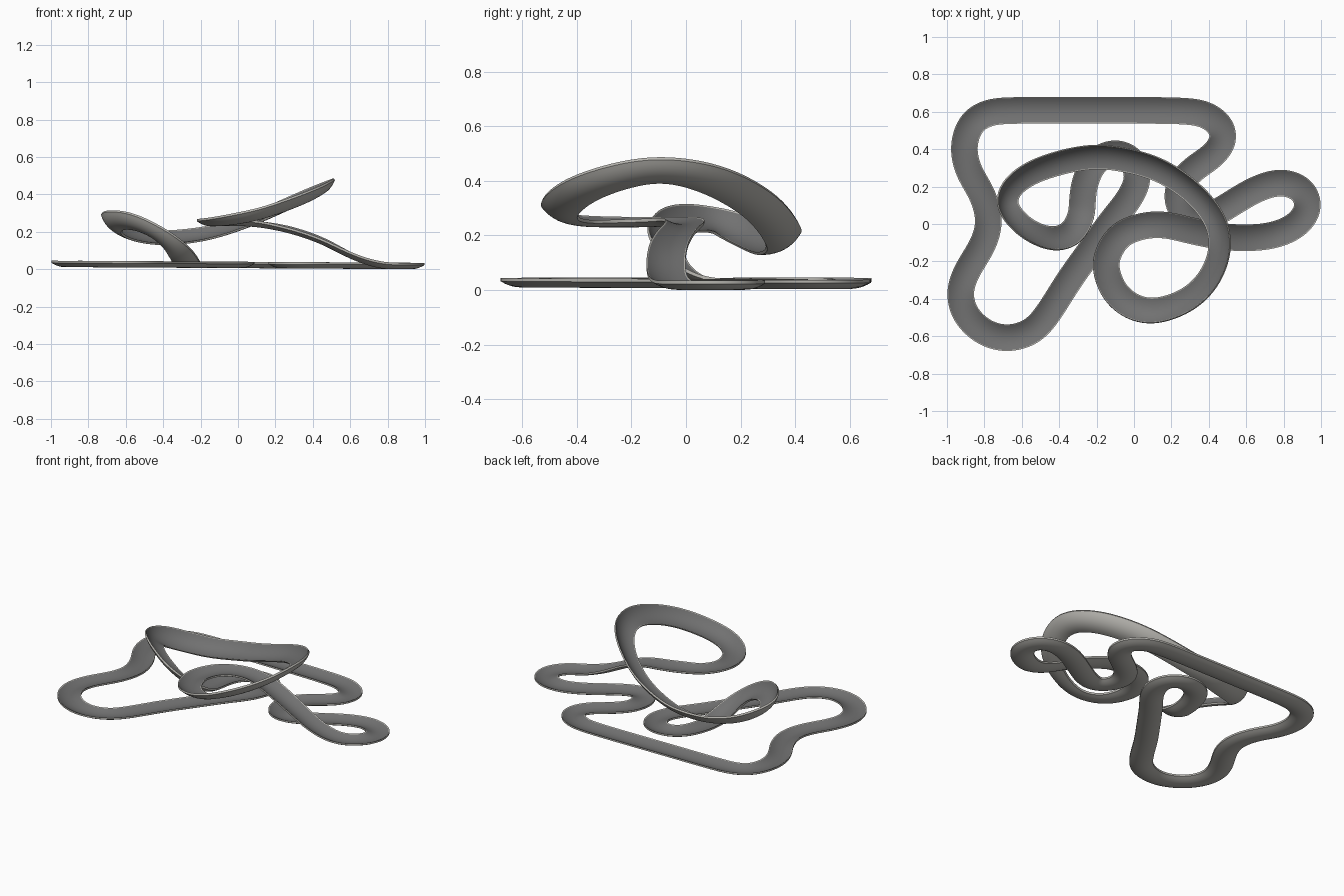
import bpy, bmesh, math
from mathutils import Vector

if "Cube" in bpy.data.objects:
    bpy.data.objects.remove(bpy.data.objects["Cube"])

# Ground-level part of the circuit (x, y)
ground = [
    (-.275, .15), (-.255, .25), (-.2, .345), (-.1, .385), (-.01, .345), (.02, .25),
    (-.025, .14), (-.12, .02), (-.235, -.14), (-.35, -.3), (-.45, -.46), (-.54, -.565),
    (-.67, -.607), (-.8, -.575), (-.9, -.48), (-.93, -.36), (-.89, -.24), (-.81, -.11),
    (-.775, .02), (-.81, .16), (-.885, .29), (-.91, .42), (-.87, .54), (-.78, .598),
    (-.65, .612), (-.35, .612), (-.05, .612), (.25, .61), (.38, .59), (.46, .53),
    (.475, .45), (.42, .37), (.32, .3), (.245, .215), (.235, .12), (.29, .04),
    (.38, .035), (.5, .1), (.65, .19), (.79, .228), (.9, .185), (.93, .09), (.87, 0)]

# Raised, banked part (x, y, z, bank in degrees)
raised = [
    (.75, -.055, .018, 0), (.6, -.07, .068, 0), (.45, -.06, .145, 0), (.3, -.03, .198, 0),
    (.17, 0, .228, 0), (.05, -.005, .243, 0), (-.07, -.05, .245, 2), (-.14, -.15, .243, 3),
    (-.15, -.25, .243, 4), (-.1, -.37, .245, 8), (0, -.45, .26, 15), (.13, -.47, .288, 22),
    (.3, -.41, .345, 30), (.42, -.29, .395, 35), (.478, -.13, .43, 38), (.455, .02, .42, 38),
    (.36, .155, .378, 38), (.22, .265, .315, 35), (.08, .33, .255, 30), (-.1, .37, .195, 28),
    (-.25, .375, .167, 28), (-.42, .34, .155, 29), (-.57, .285, .178, 33),
    (-.67, .205, .217, 39), (-.697, .11, .245, 42), (-.645, .02, .257, 42),
    (-.55, -.055, .24, 40), (-.43, -.09, .18, 30), (-.33, -.05, .1, 14), (-.28, .05, .032, 4)]

pts = [Vector((x, y, .005 - .006 * x, 0)) for x, y in ground]
pts += [Vector((x, y, z - .014, math.radians(b))) for x, y, z, b in raised]


def closed_spline(p, steps):
    """Catmull-Rom samples through a closed ring of points."""
    out, n = [], len(p)
    for i in range(n):
        a, b, c, d = p[i - 1], p[i], p[(i + 1) % n], p[(i + 2) % n]
        for s in range(steps):
            t = s / steps
            out.append(.5 * (2 * b + (c - a) * t + (2 * a - 5 * b + 4 * c - d) * t * t
                             + (3 * b - a - 3 * c + d) * t ** 3))
    return out


path = closed_spline(pts, 10)
n = len(path)
for _ in range(20):
    path = [(path[i - 1] + 2 * path[i] + path[(i + 1) % n]) / 4 for i in range(n)]

# Shallow trough cross-section: underside left to right, then top right to left
HALF, SAG, THICK = .071, .022, .012
us = [HALF * (k / 5 - 1) for k in range(11)]
arc = lambda u: SAG * (u / HALF) ** 2
rim = HALF - .005
tops = [HALF, rim] + [rim * (1 - k / 5) for k in range(1, 11)] + [-HALF]
profile = [(u, arc(u)) for u in us] + [(u, arc(u) + THICK) for u in tops]
m = len(profile)
first_road, last_road = len(us) + 1, m - 3


def material(name, colour):
    mat = bpy.data.materials.new(name)
    mat.diffuse_color = (*colour, 1)
    mat.use_nodes = True
    mat.node_tree.nodes["Principled BSDF"].inputs["Base Color"].default_value = mat.diffuse_color
    return mat


shell = material("pale grey shell", (.47, .46, .43))
road = material("dark grey road", (.165, .165, .165))

# Sweep the trough round the circuit
bm = bmesh.new()
rings = []
for i in range(n):
    p = path[i].to_3d()
    tangent = (path[(i + 1) % n] - path[i - 1]).to_3d().normalized()
    side = tangent.cross(Vector((0, 0, 1))).normalized()
    up = side.cross(tangent)
    bank = path[i][3]
    across = side * math.cos(bank) + up * math.sin(bank)
    normal = up * math.cos(bank) - side * math.sin(bank)
    rings.append([bm.verts.new(p + across * u + normal * v) for u, v in profile])
for i in range(n):
    a, b = rings[i], rings[(i + 1) % n]
    for j in range(m):
        k = (j + 1) % m
        f = bm.faces.new((a[j], a[k], b[k], b[j]))
        f.material_index = 1 if first_road <= j <= last_road else 0
bmesh.ops.recalc_face_normals(bm, faces=bm.faces)

# Rest on the floor, centred
lo = [min(v.co[a] for v in bm.verts) for a in range(3)]
hi = [max(v.co[a] for v in bm.verts) for a in range(3)]
shift = Vector((-(lo[0] + hi[0]) / 2, -(lo[1] + hi[1]) / 2, -lo[2]))
bmesh.ops.translate(bm, verts=bm.verts, vec=shift)

mesh = bpy.data.meshes.new("looping_track")
bm.to_mesh(mesh)
bm.free()
mesh.materials.append(shell)
mesh.materials.append(road)
track = bpy.data.objects.new("looping_track", mesh)
bpy.context.collection.objects.link(track)
bpy.context.view_layer.objects.active = track
track.select_set(True)
bpy.ops.object.shade_smooth_by_angle(angle=math.radians(35))
